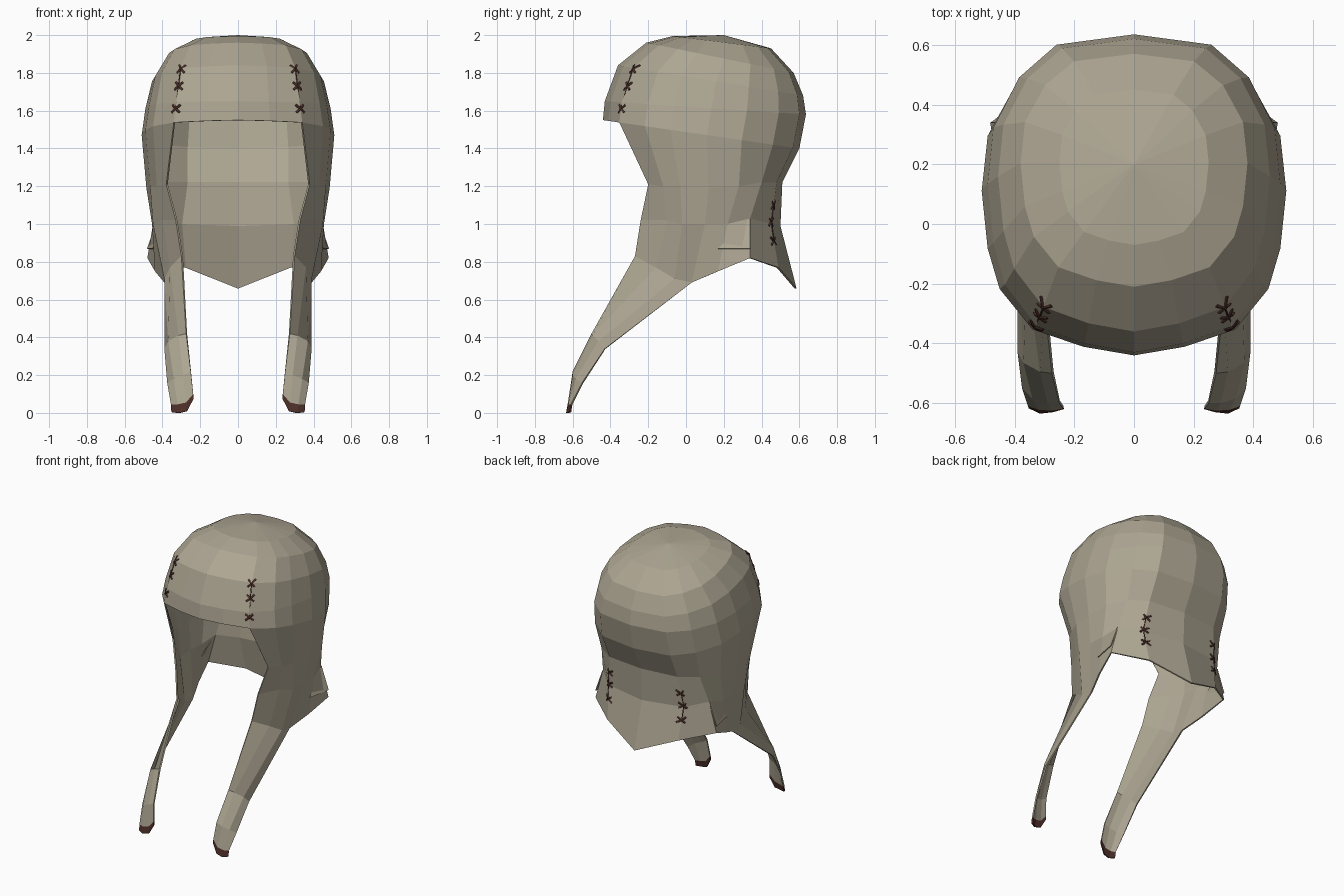
import bpy
import bmesh
from mathutils import Vector

if "Cube" in bpy.data.objects:
    bpy.data.objects.remove(bpy.data.objects["Cube"], do_unlink=True)


def make_material(name, color):
    mat = bpy.data.materials.new(name)
    mat.use_nodes = True
    mat.diffuse_color = (*color, 1)
    mat.node_tree.nodes["Principled BSDF"].inputs["Base Color"].default_value = (*color, 1)
    return mat


linen = make_material("beige linen", (0.42, 0.38, 0.29))
thread = make_material("dark red brown thread", (0.075, 0.028, 0.022))

# Half outline of the cap seen from above, front centre to back centre
outline = [(0, -.44), (.17, -.41), (.34, -.35), (.45, -.21), (.49, -.07),
           (.51, .13), (.49, .32), (.4, .49), (.27, .6), (0, .635)]
FRONT, BACK, HALF_WIDTH = -.44, .635, .51
EDGE_COLUMN = 2     # the face opening starts here
LAST = len(outline) - 1

grid = {}


def add_ring(row, half_width, y_front, y_back, z_front, z_back):
    """Scaled and tilted copy of the outline."""
    for col, (x, y) in enumerate(outline):
        t = (y - FRONT) / (BACK - FRONT)
        grid[row, col] = Vector((x * half_width / HALF_WIDTH,
                                 y_front + t * (y_back - y_front),
                                 z_front + t * (z_back - z_front)))


def add_row(row, points):
    """Row of free points starting at the face opening."""
    for i, p in enumerate(points):
        grid[row, EDGE_COLUMN + i] = Vector(p)


# Dome rings
dome = [(.25, -.07, .45, 1.995, 1.93), (.38, -.21, .57, 1.96, 1.8),
        (.455, -.36, .62, 1.84, 1.68), (.49, -.43, .635, 1.65, 1.58),
        (.51, -.44, .6, 1.55, 1.4)]
for row, ring in enumerate(dome):
    add_ring(row, *ring)

# Cheeks, neck and hem
NECK = len(dome)
add_row(NECK, [(.38, -.2, 1.21), (.43, -.12, 1.2), (.465, -.03, 1.2), (.485, .12, 1.19),
               (.47, .28, 1.2), (.39, .4, 1.22), (.27, .48, 1.22), (0, .51, 1.22)])
add_row(NECK + 1, [(.33, -.24, 1.02), (.4, -.1, 1.02), (.45, -.02, 1), (.455, .1, 1),
                   (.45, .22, 1), (.42, .34, 1.03), (.3, .45, 1), (0, .5, .99)])
HEM = NECK + 2
add_row(HEM, [(.3, -.27, .83), (.36, -.16, .77), (.39, -.06, .71), (.39, .03, .69),
              (.44, .17, .75), (.48, .34, .82), (.28, .49, .77), (0, .585, .66)])

# Chin straps hanging forward from the cheeks
strap = [
    [(.275, -.5, .42), (.315, -.495, .41), (.37, -.465, .38), (.39, -.43, .34)],
    [(.25, -.6, .22), (.29, -.6, .2), (.34, -.585, .18), (.375, -.55, .16)],
    [(.237, -.618, .1), (.275, -.625, .055), (.32, -.622, .045), (.355, -.61, .045)],
    [(.235, -.62, .075), (.27, -.63, .01), (.315, -.635, 0), (.353, -.617, .005)],
]
for i, points in enumerate(strap):
    add_row(HEM + 1 + i, points)
TIP = HEM + len(strap)

# Skin the half cap; the last strap band is the dark tip
bm = bmesh.new()
verts = {key: bm.verts.new(p) for key, p in grid.items()}
apex = bm.verts.new((0, .2, 2))
for col in range(LAST):
    bm.faces.new((apex, verts[0, col], verts[0, col + 1]))
    for row in range(TIP):
        keys = [(row, col), (row + 1, col), (row + 1, col + 1), (row, col + 1)]
        if all(k in verts for k in keys):
            face = bm.faces.new([verts[k] for k in keys])
            face.material_index = int(row + 1 == TIP)
mesh = bpy.data.meshes.new("cap")
bm.to_mesh(mesh)
bm.free()


def finish(name, mesh, thickness):
    obj = bpy.data.objects.new(name, mesh)
    bpy.context.collection.objects.link(obj)
    mesh.materials.append(linen)
    mesh.materials.append(thread)
    mirror = obj.modifiers.new("Mirror", "MIRROR")
    mirror.use_axis[0] = True
    mirror.merge_threshold = 0.001
    solid = obj.modifiers.new("Solidify", "SOLIDIFY")
    solid.thickness = thickness
    solid.offset = -1
    return obj


finish("cap", mesh, .01)

# Folded cloth where the neck flap meets the cheek
fold = bpy.data.meshes.new("neck_fold")
fold.from_pydata([(.45, .17, .87), (.482, .34, .87), (.425, .34, 1.03)], [], [(0, 1, 2)])
finish("neck_fold", fold, .005)


def on_surface(col, z):
    """Point on the cap at a fractional column and a height."""
    base = int(col)

    def along(c):
        column = [grid[r, c] for r in range(TIP + 1) if (r, c) in grid]
        for a, b in zip(column, column[1:]):
            if a.z >= z >= b.z:
                return a.lerp(b, (a.z - z) / (a.z - b.z))
        return column[-1]

    return along(base).lerp(along(base + 1), col - base)


def add_thread(name, paths, radius):
    """Thin thread along each path, on both sides."""
    curve = bpy.data.curves.new(name, "CURVE")
    curve.dimensions = "3D"
    curve.bevel_depth = radius
    curve.bevel_resolution = 0
    curve.use_fill_caps = True
    curve.materials.append(thread)
    for path in paths:
        for side in (-1, 1):
            spline = curve.splines.new("POLY")
            spline.points.add(len(path) - 1)
            for point, p in zip(spline.points, path):
                point.co = (side * p.x, p.y, p.z, 1)
    bpy.context.collection.objects.link(bpy.data.objects.new(name, curve))


# Crossed stitches and their seams
for name, col, heights, spread in (("front", 2, (1.82, 1.73, 1.61), .15),
                                   ("back", 8, (1.1, 1.01, .91), .12)):
    crosses = []
    for z in heights:
        for tilt in (-1, 1):
            crosses.append([on_surface(col + s * spread, z + s * tilt * .02)
                            for s in (-1, 0, 1)])
    add_thread(name + "_stitches", crosses, .007)
    add_thread(name + "_seam", [[on_surface(col, z) for z in heights]], .003)
